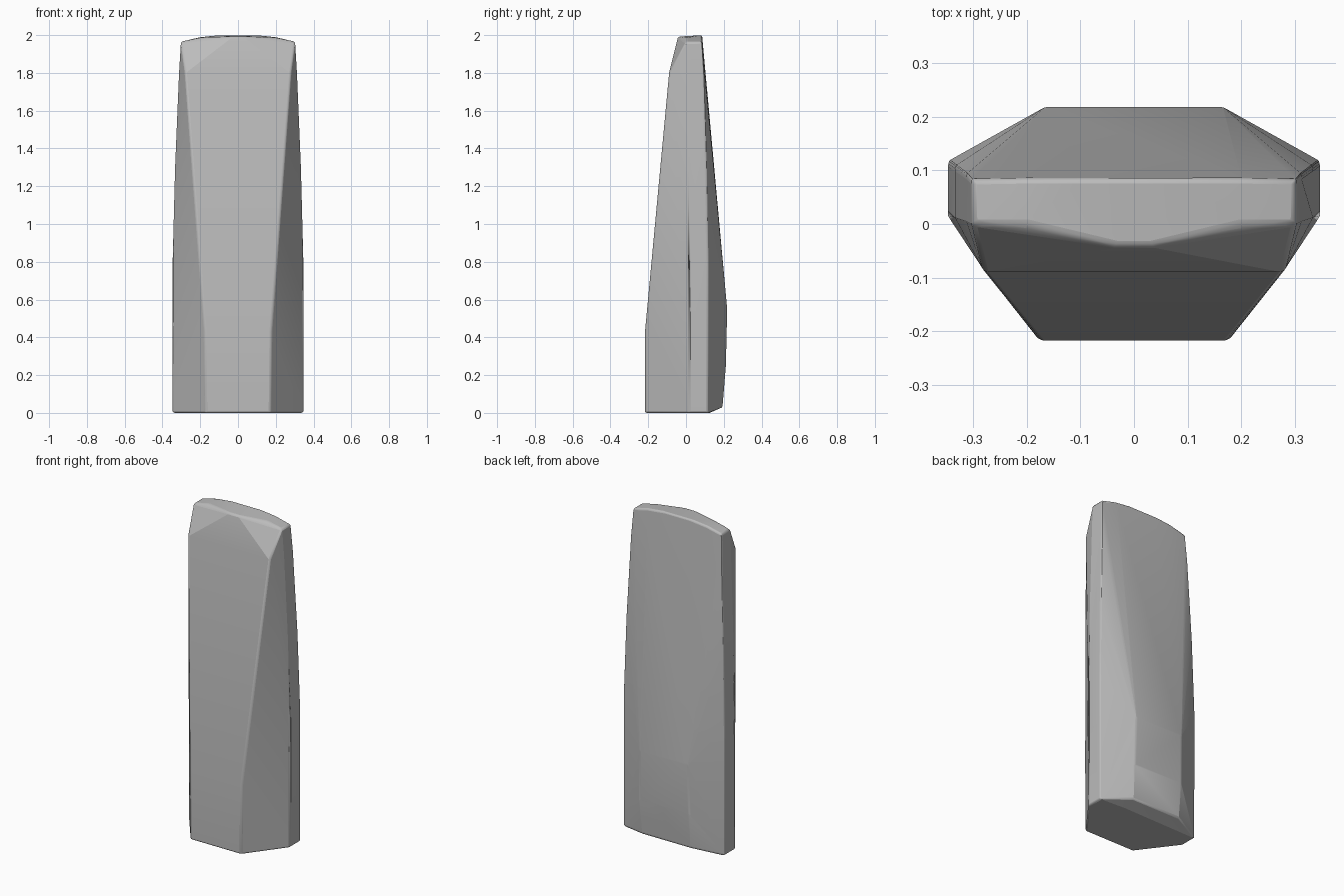
import bpy, bmesh, math

cube = bpy.data.objects.get("Cube")
if cube:
    bpy.data.objects.remove(cube, do_unlink=True)

# One flat grey
grey = bpy.data.materials.new("grey")
grey.use_nodes = True
colour = (0.5, 0.5, 0.5, 1)
grey.diffuse_color = colour
grey.node_tree.nodes["Principled BSDF"].inputs["Base Color"].default_value = colour

# Corner points of one half of the tapered body
front_edge = [(0.172, -0.217, 0), (0.176, -0.217, 0.43), (0.28, -0.09, 1.8)]
side_front = [(0.346, 0.015, 0), (0.346, 0.015, 0.8), (0.333, 0.012, 1.3),
              (0.312, 0.005, 1.8), (0.302, 0.0, 1.965)]
side_back = [(0.346, 0.115, 0), (0.346, 0.117, 0.8), (0.333, 0.108, 1.3),
             (0.312, 0.093, 1.8), (0.302, 0.083, 1.965)]
back_edge = [(0.17, 0.125, 0), (0.165, 0.193, 0.03), (0.17, 0.211, 0.25),
             (0.165, 0.218, 0.55)]
crown = [(0.025, -0.042, 1.992), (0.1, 0.085, 2), (0.2, 0.085, 1.989), (0.2, 0.0, 1.987)]

# Mirror the points and wrap them in a faceted shell
bm = bmesh.new()
for x, y, z in front_edge + side_front + side_back + back_edge + crown:
    for side in (-1, 1):
        bm.verts.new((side * x, y, z))
hull = bmesh.ops.convex_hull(bm, input=bm.verts)
loose = [v for v in bm.verts if not v.link_faces]
bmesh.ops.delete(bm, geom=loose, context='VERTS')
bmesh.ops.dissolve_limit(bm, angle_limit=math.radians(1.5), verts=bm.verts, edges=bm.edges)
bmesh.ops.recalc_face_normals(bm, faces=bm.faces)

mesh = bpy.data.meshes.new("tapered_body")
bm.to_mesh(mesh)
bm.free()
body = bpy.data.objects.new("tapered_body", mesh)
bpy.context.collection.objects.link(body)
mesh.materials.append(grey)

# Soften the sharp edges
bevel = body.modifiers.new("soft_edges", 'BEVEL')
bevel.width = 0.014
bevel.segments = 3
bevel.limit_method = 'ANGLE'
bevel.angle_limit = math.radians(24)

bpy.context.view_layer.objects.active = body
body.select_set(True)
bpy.ops.object.shade_smooth_by_angle(angle=math.radians(12))
